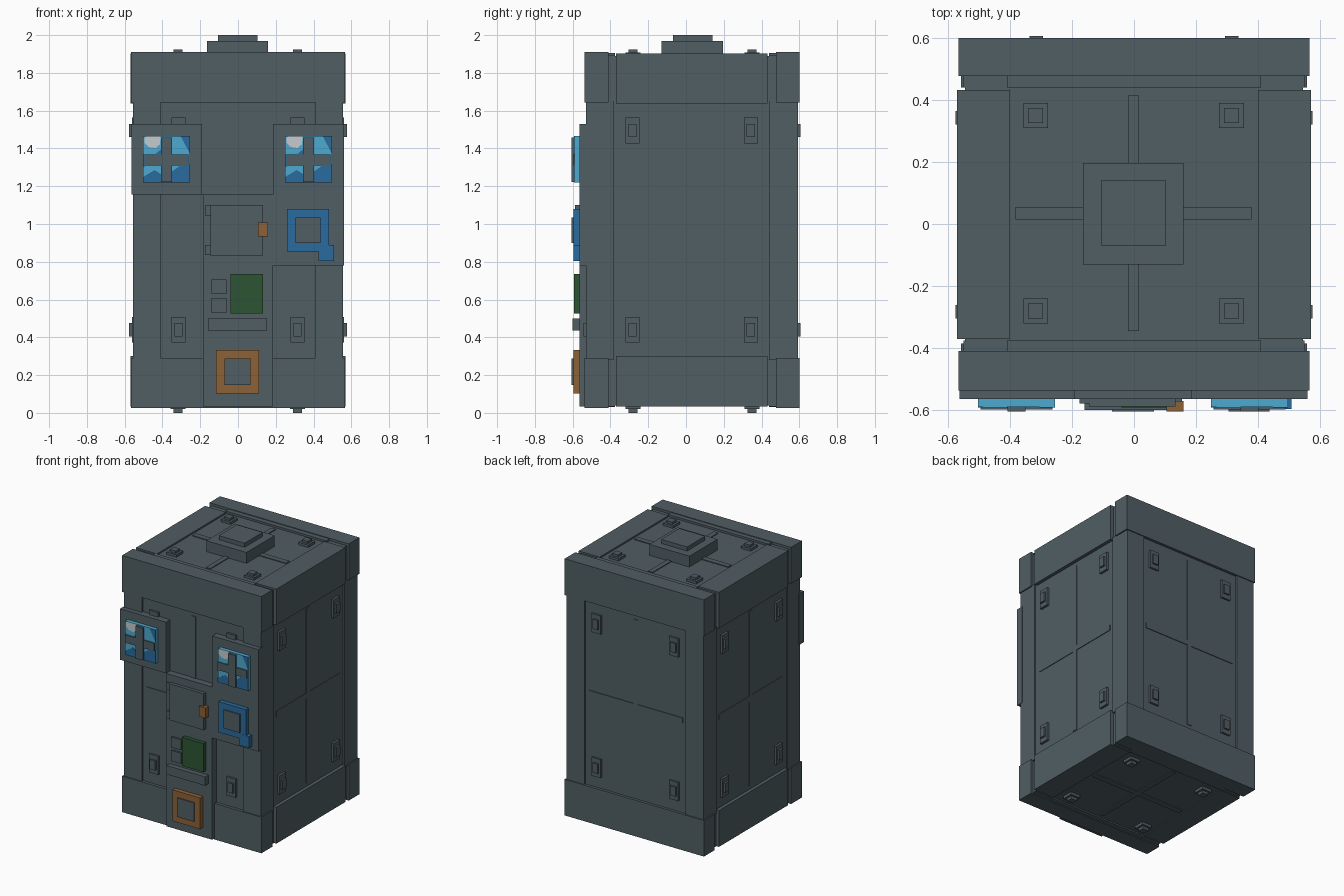
import bpy, bmesh
from mathutils import Vector

old = bpy.data.objects.get("Cube")
if old:
    bpy.data.objects.remove(old, do_unlink=True)


def material(name, rgb):
    m = bpy.data.materials.new(name)
    m.use_nodes = True
    m.diffuse_color = (*rgb, 1)
    m.node_tree.nodes["Principled BSDF"].inputs["Base Color"].default_value = (*rgb, 1)
    return m


GREY = material("slate grey", (0.082, 0.112, 0.126))
BLUE = material("mid blue", (0.023, 0.147, 0.342))
SKY = material("sky blue", (0.075, 0.40, 0.63))
WHITE = material("pale glint", (0.55, 0.60, 0.63))
ORANGE = material("copper orange", (0.27, 0.122, 0.038))
GREEN = material("dark green", (0.025, 0.089, 0.032))


def finish(name, bm, mat):
    bmesh.ops.recalc_face_normals(bm, faces=bm.faces[:])
    mesh = bpy.data.meshes.new(name)
    bm.to_mesh(mesh)
    bm.free()
    mesh.materials.append(mat)
    ob = bpy.data.objects.new(name, mesh)
    bpy.context.collection.objects.link(ob)
    return ob


def boxes(name, mat, *spans):
    """One object from boxes given as (x0, x1, y0, y1, z0, z1)."""
    bm = bmesh.new()
    for x0, x1, y0, y1, z0, z1 in spans:
        verts = bmesh.ops.create_cube(bm, size=1)["verts"]
        mid = Vector((x0 + x1, y0 + y1, z0 + z1)) / 2
        size = (abs(x1 - x0), abs(y1 - y0), abs(z1 - z0))
        for v in verts:
            v.co = Vector(a * b for a, b in zip(v.co, size)) + mid
    return finish(name, bm, mat)


def plate(name, mat, outline, y0, y1):
    """Front outline (x, z) extruded from y0 to y1."""
    bm = bmesh.new()
    face = bm.faces.new([bm.verts.new((x, y0, z)) for x, z in outline])
    out = bmesh.ops.extrude_face_region(bm, geom=[face])
    for v in out["geom"]:
        if isinstance(v, bmesh.types.BMVert):
            v.co.y = y1
    return finish(name, bm, mat)


# Body core, with faces forming the recessed panels
CORE = (-0.545, 0.545, -0.515, 0.58, 0.04, 1.89)
boxes("body_core", GREY, CORE)

# Upright corner posts
boxes("corner_posts", GREY, *[
    (min(s * 0.41, s * 0.557), max(s * 0.41, s * 0.557), y0, y1, 0.28, 1.65)
    for s in (-1, 1) for y0, y1 in ((-0.53, -0.385), (0.44, 0.593))])

# Front and back bands, top and bottom, with a stepped groove on the inner side
for level, z0, z1, m0, m1 in (("top", 1.643, 1.91, 1.643, 1.905),
                              ("bottom", 0.025, 0.29, 0.03, 0.29)):
    boxes("front_band_" + level, GREY,
          (-0.566, 0.566, -0.537, -0.41, z0, z1),
          (-0.41, 0.41, -0.41, -0.375, m0, m1),
          (-0.55, 0.55, -0.41, -0.375, z0 + 0.008, z1 - 0.018))
    boxes("back_band_" + level, GREY,
          (-0.566, 0.566, 0.477, 0.60, z0, z1),
          (-0.41, 0.41, 0.44, 0.477, m0, m1),
          (-0.55, 0.55, 0.44, 0.477, z0 + 0.008, z1 - 0.018))

# Side rails between the bands
for side, s in (("left", 1), ("right", -1)):
    for level, z0, z1 in (("top", 1.637, 1.902), ("bottom", 0.033, 0.30)):
        boxes(f"{side}_rail_{level}", GREY,
              (s * 0.40, s * 0.57, -0.37, 0.432, z0, z1))


# Raised cross strips and clips on each panel
def on_face(axis, level, out, u0, u1, v0, v1):
    """Box lying on a panel: axis 0, 1 or 2, from level to out."""
    a, b = min(level, out), max(level, out)
    return [(a, b, u0, u1, v0, v1), (u0, u1, a, b, v0, v1),
            (u0, u1, v0, v1, a, b)][axis]


#        name     axis  panel   strip   clip    inner   u centres        v centres
faces = (("left",   0,  0.545,  0.550,  0.562,  0.576, (-0.283, 0.343), (0.44, 1.495)),
         ("right",  0, -0.545, -0.550, -0.562, -0.576, (-0.283, 0.343), (0.44, 1.495)),
         ("front",  1, -0.515, -0.520, -0.530, -0.543, (-0.315, 0.315), (0.44, 1.495)),
         ("back",   1,  0.580,  0.585,  0.594,  0.606, (-0.315, 0.315), (0.44, 1.495)),
         ("top",    2,  1.890,  1.896,  1.908,  1.925, (-0.317, 0.314), (-0.28, 0.35)),
         ("bottom", 2,  0.040,  0.034,  0.020,  0.000, (-0.317, 0.314), (-0.28, 0.35)))
for name, axis, panel, strip, clip, inner, us, vs in faces:
    cu, cv = sum(us) / 2, sum(vs) / 2
    hu, hv = (0.37 if axis == 0 else 0.38), (0.38 if axis == 2 else 0.64)
    boxes(name + "_cross_strips", GREY,
          on_face(axis, panel, strip, cu - hu, cu + hu, cv - 0.02, cv + 0.02),
          on_face(axis, panel, strip, cu - 0.018, cu + 0.018, cv - hv, cv + hv))
    w, h, iw, ih = (0.04, 0.04, 0.024, 0.024) if axis == 2 else (0.037, 0.068, 0.022, 0.035)
    parts = []
    for u in us:
        for v in vs:
            parts.append(on_face(axis, panel, clip, u - w, u + w, v - h, v + h))
            parts.append(on_face(axis, clip, inner, u - iw, u + iw, v - ih, v + ih))
    boxes(name + "_clips", GREY, *parts)

# Roof hatch
boxes("roof_hatch", GREY, (-0.165, 0.16, -0.13, 0.197, 1.88, 1.97),
      (-0.107, 0.103, -0.07, 0.14, 1.97, 2.0))

# Stepped facing plate on the front
plate("front_facing", GREY,
      [(-0.185, 0.033), (0.185, 0.033), (0.185, 0.78), (0.56, 0.78), (0.56, 1.53),
       (0.185, 1.53), (0.185, 1.155), (-0.19, 1.155), (-0.185, 1.15)], -0.51, -0.564)
boxes("front_facing_right", GREY, (-0.563, -0.19, -0.564, -0.51, 1.155, 1.53))

# Windows with painted reflections and crossed bars
LOW = [(0, 0), (1, 0), (1, 0.40), (0.82, 0.38), (0.62, 0.24), (0.42, 0.16),
       (0.25, 0.27), (0, 0.12)]
STREAK = [(0, 0.32), (0.18, 0.42), (0.42, 0.62), (0.42, 0.74), (0.2, 0.56), (0, 0.62)]
CORNER = [(0.8, 1), (1, 0.62), (1, 1)]
GLINT = [(0.03, 0.96), (0.10, 1), (0.38, 1), (0.36, 0.82), (0.27, 0.74),
         (0.12, 0.76), (0.03, 0.85)]
W = 0.248
for side, x0 in (("right", -0.503), ("left", 0.249)):
    z0 = 1.219
    boxes(side + "_window_glass", SKY, (x0, x0 + W, -0.590, -0.56, z0, z0 + W))
    for n, mat, shape in (("lower_reflection", BLUE, LOW), ("streak", BLUE, STREAK),
                          ("corner_tint", BLUE, CORNER), ("glint", WHITE, GLINT)):
        plate(f"{side}_window_{n}", mat,
              [(x0 + u * W, z0 + v * W) for u, v in shape], -0.589, -0.592)
    c = x0 + W / 2
    boxes(side + "_window_bars", GREY,
          (c - 0.029, c + 0.029, -0.605, -0.57, z0 + 0.003, z0 + W - 0.008),
          (c - 0.116, c + 0.116, -0.598, -0.57, 1.311, 1.369))

# Hatch door with two hinge tabs and an orange clasp
boxes("front_door", GREY, (-0.145, 0.133, -0.588, -0.56, 0.833, 1.10),
      (-0.175, -0.14, -0.578, -0.56, 1.045, 1.097),
      (-0.175, -0.14, -0.578, -0.56, 0.836, 0.89))
boxes("door_clasp", ORANGE, (0.105, 0.16, -0.604, -0.57, 0.933, 1.008))


# Square badges: coloured surround with a raised grey centre
def badge(name, mat, x0, x1, z0, z1, *extra):
    t = 0.045
    boxes(name + "_surround", mat, (x0, x1, -0.596, -0.56, z0, z1), *extra)
    boxes(name + "_centre", GREY, (x0 + t, x1 - t, -0.605, -0.57, z0 + t, z1 - t))


badge("blue_badge", BLUE, 0.26, 0.482, 0.855, 1.08,
      (0.425, 0.508, -0.5965, -0.56, 0.805, 0.89))
badge("orange_badge", ORANGE, -0.116, 0.11, 0.103, 0.332)

# Green screen, two keys and a small ledge
boxes("green_screen", GREEN, (-0.04, 0.133, -0.592, -0.56, 0.526, 0.736))
boxes("keys", GREY, (-0.139, -0.06, -0.577, -0.56, 0.63, 0.706),
      (-0.139, -0.06, -0.577, -0.56, 0.53, 0.608))
boxes("front_ledge", GREY, (-0.16, 0.154, -0.60, -0.56, 0.435, 0.5))
